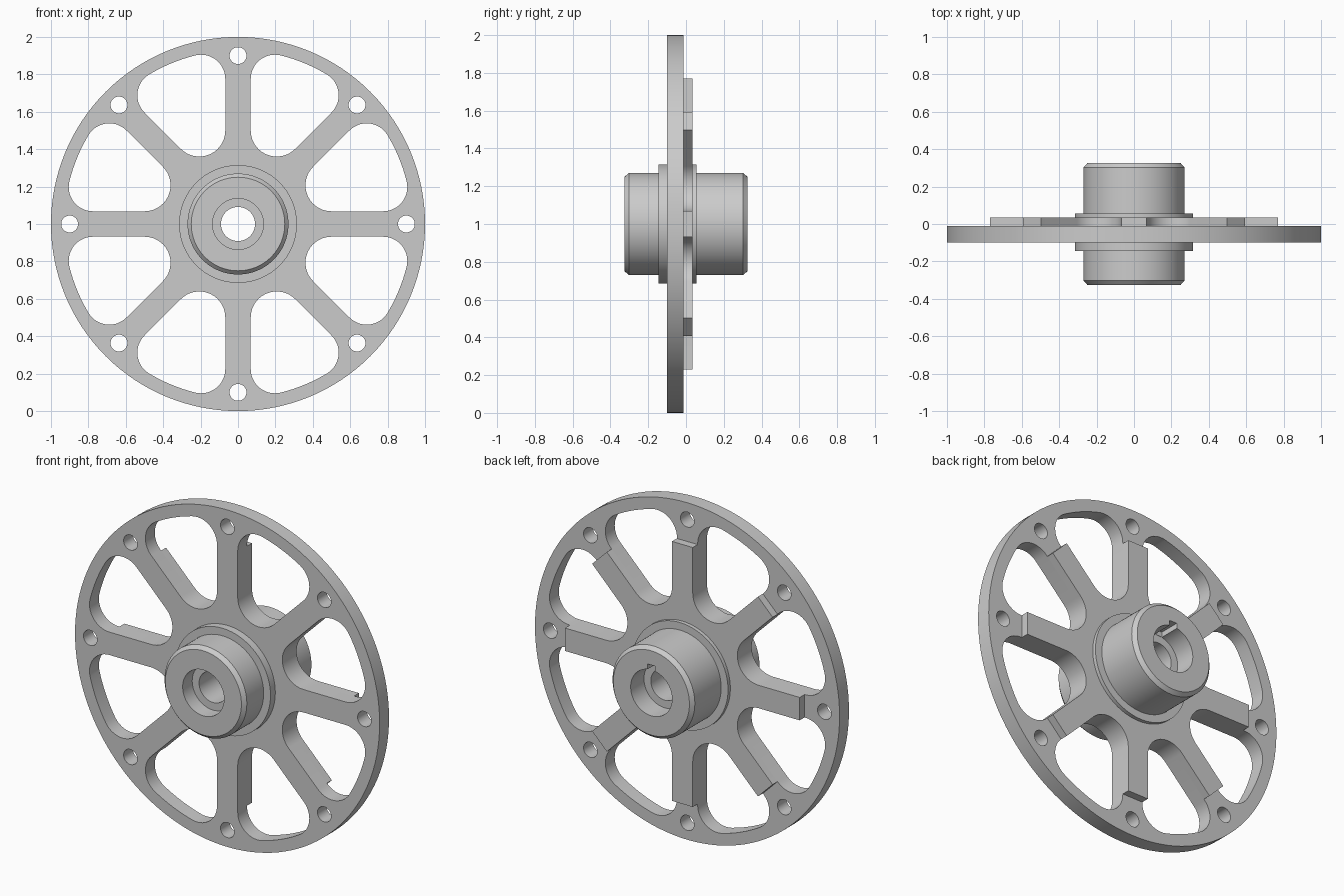
import bpy, bmesh
from math import pi, sin, cos, asin, atan, hypot, radians

if "Cube" in bpy.data.objects:
    bpy.data.objects.remove(bpy.data.objects["Cube"])

STEP = pi / 4              # eight spokes
HALF = STEP / 2
SPOKE = 0.068              # half width of a spoke
IN_C, RIM_IN, FIL = 0.541, 0.93, 0.13
IN_R = IN_C * sin(HALF) - SPOKE


def arc(cx, cy, r, a0, a1, n):
    return [(cx + r * cos(a0 + (a1 - a0) * i / n), cy + r * sin(a0 + (a1 - a0) * i / n))
            for i in range(n + 1)]


def circle(r, n, cx=0, cy=0):
    return arc(cx, cy, r, 0, 2 * pi, n)[:-1]


def turn(pts, a):
    return [(x * cos(a) - y * sin(a), x * sin(a) + y * cos(a)) for x, y in pts]


def smooth(ob):
    bpy.ops.object.select_all(action='DESELECT')
    ob.select_set(True)
    bpy.context.view_layer.objects.active = ob
    bpy.ops.object.shade_smooth_by_angle(angle=radians(30))


def plate(name, loops, y0, y1):
    """Flat plate from an outline and its holes, between two depths."""
    cu = bpy.data.curves.new(name, 'CURVE')
    cu.dimensions, cu.fill_mode = '2D', 'BOTH'
    cu.extrude = (y1 - y0) / 2
    for pts in loops:
        sp = cu.splines.new('POLY')
        sp.points.add(len(pts) - 1)
        for p, (x, y) in zip(sp.points, pts):
            p.co = (x, y, 0, 1)
        sp.use_cyclic_u = True
    tmp = bpy.data.objects.new(name + "_curve", cu)
    bpy.context.collection.objects.link(tmp)
    dg = bpy.context.evaluated_depsgraph_get()
    me = bpy.data.meshes.new_from_object(tmp.evaluated_get(dg))
    bpy.data.objects.remove(tmp)
    bm = bmesh.new()
    bm.from_mesh(me)
    bmesh.ops.remove_doubles(bm, verts=bm.verts, dist=1e-5)
    for v in bm.verts:
        x, y, z = v.co
        v.co = (x, (y0 + y1) / 2 - z, y + 1)
    bmesh.ops.recalc_face_normals(bm, faces=bm.faces)
    bm.to_mesh(me)
    bm.free()
    ob = bpy.data.objects.new(name, me)
    bpy.context.collection.objects.link(ob)
    smooth(ob)
    return ob


def lathe(name, prof, n=96):
    """Closed (radius, depth) profile turned about the wheel axis."""
    bm = bmesh.new()
    rings = [[bm.verts.new((r * cos(2 * pi * i / n), y, 1 + r * sin(2 * pi * i / n)))
              for i in range(n)] for r, y in prof]
    for k, a in enumerate(rings):
        b = rings[(k + 1) % len(rings)]
        for i in range(n):
            j = (i + 1) % n
            bm.faces.new((a[i], a[j], b[j], b[i]))
    bmesh.ops.recalc_face_normals(bm, faces=bm.faces)
    me = bpy.data.meshes.new(name)
    bm.to_mesh(me)
    bm.free()
    ob = bpy.data.objects.new(name, me)
    bpy.context.collection.objects.link(ob)
    return ob


# Window outline, bisector along +x
fa = HALF - asin((SPOKE + FIL) / (RIM_IN - FIL))
fd = RIM_IN - FIL
fx, fy = fd * cos(fa), fd * sin(fa)
side = HALF + pi / 2
window = (arc(0, 0, RIM_IN, -fa, fa, 8)[:-1] + arc(fx, fy, FIL, fa, side, 14)
          + arc(IN_C, 0, IN_R, side, 2 * pi - side, 20)
          + arc(fx, -fy, FIL, -side, -fa, 14)[:-1])

# Rim and front of the spokes, with windows and bolt holes
loops = [circle(1.0, 128), circle(0.3, 96)]
for k in range(8):
    loops.append(turn(window, HALF + k * STEP))
    loops.append(turn(circle(0.045, 32, 0.9), k * STEP))
plate("spoked_disc", loops, -0.10, -0.012)

# Raised ribs on the back of the spokes
END = 0.77
ca, cr = HALF - atan(SPOKE / END), hypot(END, SPOKE)
sector = ([(cr * cos(ca), -cr * sin(ca))]
          + arc(IN_C, 0, IN_R, 2 * pi - side, side, 20)
          + [(cr * cos(ca), cr * sin(ca))])
outline = [p for k in range(8) for p in turn(sector, HALF + k * STEP)]
plate("back_ribs", [outline, circle(0.3, 96)], -0.012, 0.034)

# Hub with flanges, chamfered ends and stepped bore
hub = lathe("hub", [
    (0.136, -0.325), (0.25, -0.325), (0.27, -0.303), (0.27, -0.145), (0.315, -0.145),
    (0.315, 0.056), (0.27, 0.056), (0.27, 0.303), (0.25, 0.325), (0.136, 0.325),
    (0.136, 0.20), (0.091, 0.20), (0.091, -0.235), (0.136, -0.235)])

# Keyway at the top of the rear bore
bpy.ops.mesh.primitive_cube_add(size=1, location=(0, 0.28, 1.135))
key = bpy.context.object
key.name = "keyway_cutter"
key.scale = (0.05, 0.158, 0.06)
key.hide_render = True
mod = hub.modifiers.new("keyway", 'BOOLEAN')
mod.operation, mod.object, mod.solver = 'DIFFERENCE', key, 'EXACT'
bpy.context.view_layer.objects.active = hub
bpy.ops.object.modifier_apply(modifier=mod.name)
bpy.data.objects.remove(key)
smooth(hub)
